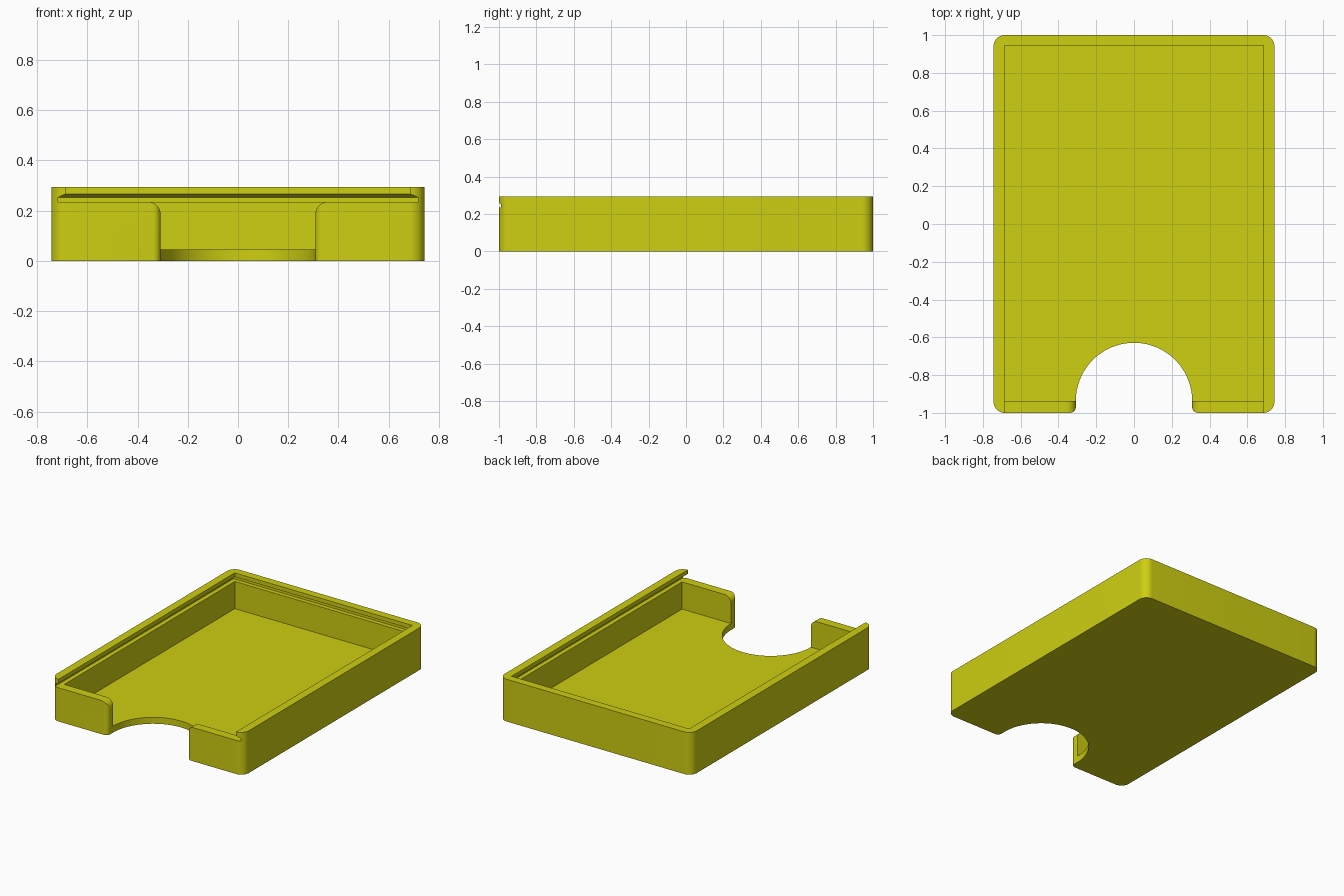
import bpy, bmesh, math

if "Cube" in bpy.data.objects:
    bpy.data.objects.remove(bpy.data.objects["Cube"])

HX, HY, H = 0.743, 1.0, 0.295      # half width, half length, height
IX, FRONT, BACK = 0.686, -0.937, 0.945   # cavity half width, front and back
FLOOR, LEDGE = 0.045, 0.235        # floor thickness, height of lid ledge
NR = 0.308                         # thumb notch radius

mat = bpy.data.materials.new("mustard_yellow")
mat.diffuse_color = (0.62, 0.62, 0.006, 1)
mat.use_nodes = True
mat.node_tree.nodes["Principled BSDF"].inputs["Base Color"].default_value = mat.diffuse_color


def loft(name, rings):
    """Closed solid through rings of 3D points with equal counts."""
    bm = bmesh.new()
    vs = [[bm.verts.new(p) for p in r] for r in rings]
    n = len(rings[0])
    bm.faces.new(vs[0])
    bm.faces.new(vs[-1])
    for a, b in zip(vs, vs[1:]):
        for i in range(n):
            j = (i + 1) % n
            bm.faces.new((a[i], a[j], b[j], b[i]))
    bmesh.ops.recalc_face_normals(bm, faces=bm.faces)
    me = bpy.data.meshes.new(name)
    bm.to_mesh(me)
    bm.free()
    me.materials.append(mat)
    ob = bpy.data.objects.new(name, me)
    bpy.context.collection.objects.link(ob)
    return ob


def arc(cx, cy, r, a0, a1, n):
    return [(cx + r * math.cos(math.radians(a0 + (a1 - a0) * i / n)),
             cy + r * math.sin(math.radians(a0 + (a1 - a0) * i / n)))
            for i in range(n + 1)]


def rect(hx, y0, y1, z):
    return [(-hx, y0, z), (hx, y0, z), (hx, y1, z), (-hx, y1, z)]


def mirrored(half):
    return half + [(-x, y) for x, y in reversed(half)]


# outer block with rounded vertical corners
R = 0.058
outline = mirrored(arc(HX - R, -HY + R, R, -90, 0, 12) + arc(HX - R, HY - R, R, 0, 90, 12))
tray = loft("card_tray", [[(x, y, z) for x, y in outline] for z in (0, H)])

# main cavity
cavity = loft("cavity_cutter", [rect(IX, FRONT, BACK, z) for z in (FLOOR, 0.25)])

# sliding lid channel, undercut below the lip and open at the front
channel = loft("lid_channel_cutter", [
    rect(0.717, -1.1, 0.975, LEDGE),
    rect(0.717, -1.1, 0.975, 0.253),
    rect(IX, -1.1, BACK, 0.267),
    rect(IX, -1.1, BACK, 0.35)])

# thumb notch through floor and front wall, with rounded outer corners
r = 0.03
half = ([(NR + r, -1.1)] + arc(NR + r, -HY + r, r, 270, 180, 6)
        + arc(0, FRONT, NR, 0, 88, 30))
notch = loft("thumb_notch_cutter", [[(x, y, z) for x, y in mirrored(half)] for z in (-0.1, 0.4)])

# rounded shoulders at the top of the notch
s = 0.05
half = [(0.25, 0.15)] + arc(NR + s, LEDGE - s, s, 180, 90, 10) + [(NR + s, 0.25)]
shoulder = loft("notch_shoulder_cutter", [[(x, y, z) for x, z in mirrored(half)] for y in (-1.1, -0.9)])

# cut everything from the block
bpy.context.view_layer.objects.active = tray
for c in (cavity, channel, notch, shoulder):
    c.hide_render = True
    m = tray.modifiers.new(c.name, 'BOOLEAN')
    m.operation, m.solver, m.object = 'DIFFERENCE', 'EXACT', c
    bpy.ops.object.modifier_apply(modifier=m.name)
    bpy.data.objects.remove(c)

tray.select_set(True)
bpy.ops.object.shade_smooth_by_angle(angle=math.radians(30))
